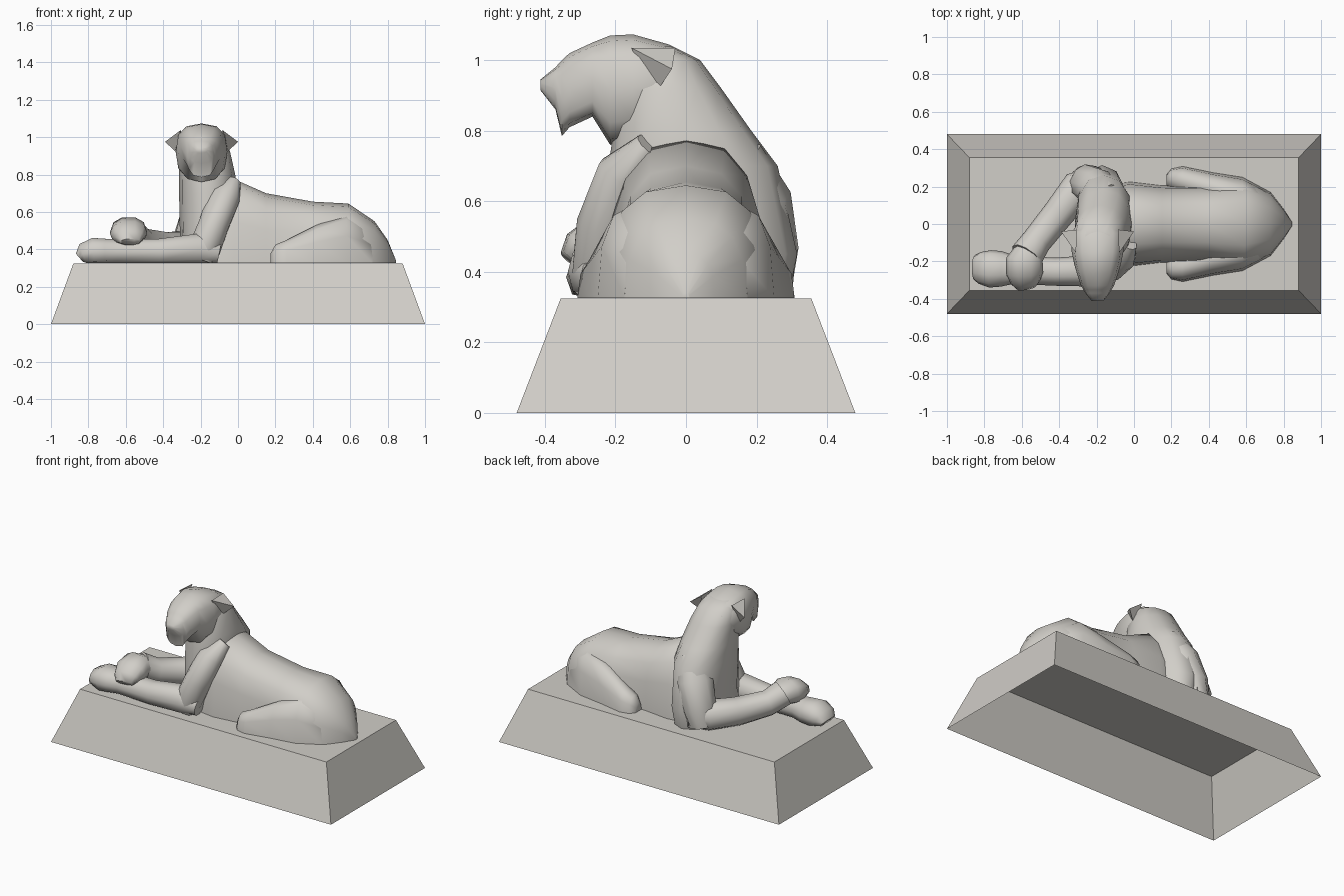
import bpy, bmesh
from math import cos, sin, pi, radians, copysign
from mathutils import Vector

cube = bpy.data.objects.get("Cube")
if cube:
    bpy.data.objects.remove(cube, do_unlink=True)

FLOOR = 0.326   # top of the plinth
HEAD_X = -0.195
X, Y, Z = Vector((1, 0, 0)), Vector((0, 1, 0)), Vector((0, 0, 1))

stone = bpy.data.materials.new("pale_stone")
stone.use_nodes = True
colour = (0.64, 0.62, 0.58, 1)
stone.diffuse_color = colour
stone.node_tree.nodes["Principled BSDF"].inputs["Base Color"].default_value = colour


def finish(name, bm, smooth_angle=None):
    bmesh.ops.recalc_face_normals(bm, faces=bm.faces)
    mesh = bpy.data.meshes.new(name)
    bm.to_mesh(mesh)
    bm.free()
    mesh.materials.append(stone)
    obj = bpy.data.objects.new(name, mesh)
    bpy.context.collection.objects.link(obj)
    if smooth_angle:
        mesh.shade_smooth()
        mesh.set_sharp_from_angle(angle=radians(smooth_angle))
    return obj


def power(value, p):
    return copysign(abs(value) ** p, value)


def loft(name, rings, sides=12, p=1.0):
    """Skin rings of (centre, half-axis u, half-axis v), resting on the plinth."""
    bm = bmesh.new()
    loops = []
    for centre, u, v in rings:
        loop = []
        for i in range(sides):
            a = 2 * pi * i / sides
            point = Vector(centre) + u * power(cos(a), p) + v * power(sin(a), p)
            point.z = max(point.z, FLOOR)
            loop.append(bm.verts.new(point))
        loops.append(loop)
    for a, b in zip(loops, loops[1:]):
        for i in range(sides):
            j = (i + 1) % sides
            bm.faces.new((a[i], a[j], b[j], b[i]))
    bm.faces.new(loops[0])
    bm.faces.new(loops[-1])
    bmesh.ops.remove_doubles(bm, verts=bm.verts, dist=0.0005)
    return finish(name, bm, 60)


def limb(name, path):
    """Tube along (x, y, z, half width, half height) points."""
    points = [Vector(s[:3]) for s in path]
    rings = []
    for i, s in enumerate(path):
        tangent = (points[min(i + 1, len(path) - 1)] - points[max(i - 1, 0)]).normalized()
        side = tangent.cross(Z).normalized()
        rings.append((points[i], side * s[3], side.cross(tangent) * s[4]))
    return loft(name, rings, 10, 0.9)


# Plinth: tapered shell, open underneath
bm = bmesh.new()
low, high = [[bm.verts.new((sx * w, sy * d, z)) for sx, sy in
              ((-1, -1), (1, -1), (1, 1), (-1, 1))]
             for w, d, z in ((1, 0.48, 0), (0.88, 0.355, 0.325))]
for i in range(4):
    j = (i + 1) % 4
    bm.faces.new((low[i], low[j], high[j], high[i]))
bm.faces.new(high)
finish("plinth", bm)

# Torso: arched sections along x (x, half width, top)
torso = [(-0.3, 0.12, 0.52), (-0.2, 0.2, 0.68), (-0.02, 0.225, 0.775),
         (0.15, 0.205, 0.7), (0.4, 0.205, 0.655), (0.59, 0.235, 0.645),
         (0.73, 0.17, 0.55), (0.8, 0.08, 0.45), (0.845, 0.01, 0.34)]
loft("torso", [((x, 0, FLOOR), Y * w, Z * (top - FLOOR)) for x, w, top in torso], 16, 0.75)

# Folded hind legs, mirrored (x, centre y, half width, top)
thigh = [(0.175, 0.235, 0.03, 0.38), (0.2, 0.24, 0.055, 0.425), (0.26, 0.23, 0.078, 0.45),
         (0.42, 0.185, 0.09, 0.53), (0.58, 0.15, 0.1, 0.59), (0.72, 0.09, 0.085, 0.5)]
for side, label in ((1, "left"), (-1, "right")):
    loft(label + "_hind_leg",
         [((x, side * y, FLOOR), Y * w, Z * (top - FLOOR)) for x, y, w, top in thigh], 12, 0.85)

# Shoulders and neck: level sections (x, y, z, half x, half y)
neck = [(-0.17, 0.03, FLOOR, 0.13, 0.26), (-0.17, 0.045, 0.45, 0.14, 0.27),
        (-0.16, 0.02, 0.7, 0.155, 0.24), (-0.165, -0.01, 0.8, 0.15, 0.195),
        (-0.18, -0.045, 0.92, 0.138, 0.145), (HEAD_X, -0.055, 1, 0.12, 0.095),
        (HEAD_X, -0.08, 1.04, 0.07, 0.04)]
loft("neck", [((x, y, z), X * rx, Y * ry) for x, y, z, rx, ry in neck], 12, 0.9)

# Head facing the front (y, bottom, top, half width)
head = [(0.03, 0.88, 1.005, 0.09), (-0.05, 0.82, 1.045, 0.14), (-0.15, 0.77, 1.073, 0.138),
        (-0.215, 0.76, 1.07, 0.125), (-0.265, 0.84, 1.05, 0.11), (-0.33, 0.81, 1.02, 0.088),
        (-0.352, 0.785, 1.0, 0.075), (-0.37, 0.86, 0.98, 0.065), (-0.413, 0.915, 0.945, 0.03)]
loft("head", [((HEAD_X, y, (lo + hi) / 2), X * w, Z * (hi - lo) / 2)
              for y, lo, hi, w in head], 12, 0.75)

# Ears: pointed wedges, mirrored about the head
for side, label in ((1, "left"), (-1, "right")):
    bm = bmesh.new()
    for dx, y, z in ((0.195, -0.04, 0.975), (0.11, -0.03, 1.035),
                     (0.115, -0.155, 1.035), (0.115, -0.09, 0.9)):
        bm.verts.new((HEAD_X + side * dx, y, z))
    bmesh.ops.convex_hull(bm, input=bm.verts)
    finish(label + "_ear", bm)

# Right foreleg stretched along the plinth
limb("right_upper_arm", [(-0.03, -0.1, 0.76, 0.05, 0.04), (-0.075, -0.17, 0.68, 0.09, 0.075),
                         (-0.13, -0.225, 0.53, 0.085, 0.08), (-0.18, -0.24, 0.4, 0.085, 0.085),
                         (-0.2, -0.245, 0.34, 0.07, 0.07)])
limb("right_forearm", [(-0.1, -0.25, 0.38, 0.05, 0.06), (-0.2, -0.25, 0.4, 0.085, 0.09),
                       (-0.42, -0.255, 0.385, 0.075, 0.075), (-0.64, -0.245, 0.385, 0.075, 0.07),
                       (-0.71, -0.24, 0.385, 0.095, 0.075), (-0.77, -0.24, 0.385, 0.1, 0.08),
                       (-0.825, -0.235, 0.375, 0.085, 0.06), (-0.848, -0.235, 0.355, 0.07, 0.03)])

# Left foreleg: bulging elbow, then crossing over to rest on the right one
limb("left_upper_arm", [(-0.14, 0.14, 0.74, 0.08, 0.06), (-0.2, 0.19, 0.6, 0.11, 0.1),
                        (-0.25, 0.22, 0.45, 0.1, 0.095), (-0.27, 0.225, 0.35, 0.08, 0.08)])
limb("left_forearm", [(-0.2, 0.27, 0.4, 0.04, 0.06), (-0.29, 0.2, 0.41, 0.095, 0.09),
                      (-0.4, 0.06, 0.41, 0.085, 0.085), (-0.52, -0.09, 0.44, 0.08, 0.075),
                      (-0.575, -0.17, 0.49, 0.09, 0.075)])
limb("left_paw", [(-0.56, -0.14, 0.48, 0.075, 0.06), (-0.585, -0.2, 0.497, 0.1, 0.078),
                  (-0.585, -0.26, 0.485, 0.1, 0.07), (-0.58, -0.31, 0.465, 0.08, 0.05),
                  (-0.575, -0.338, 0.44, 0.055, 0.022)])
